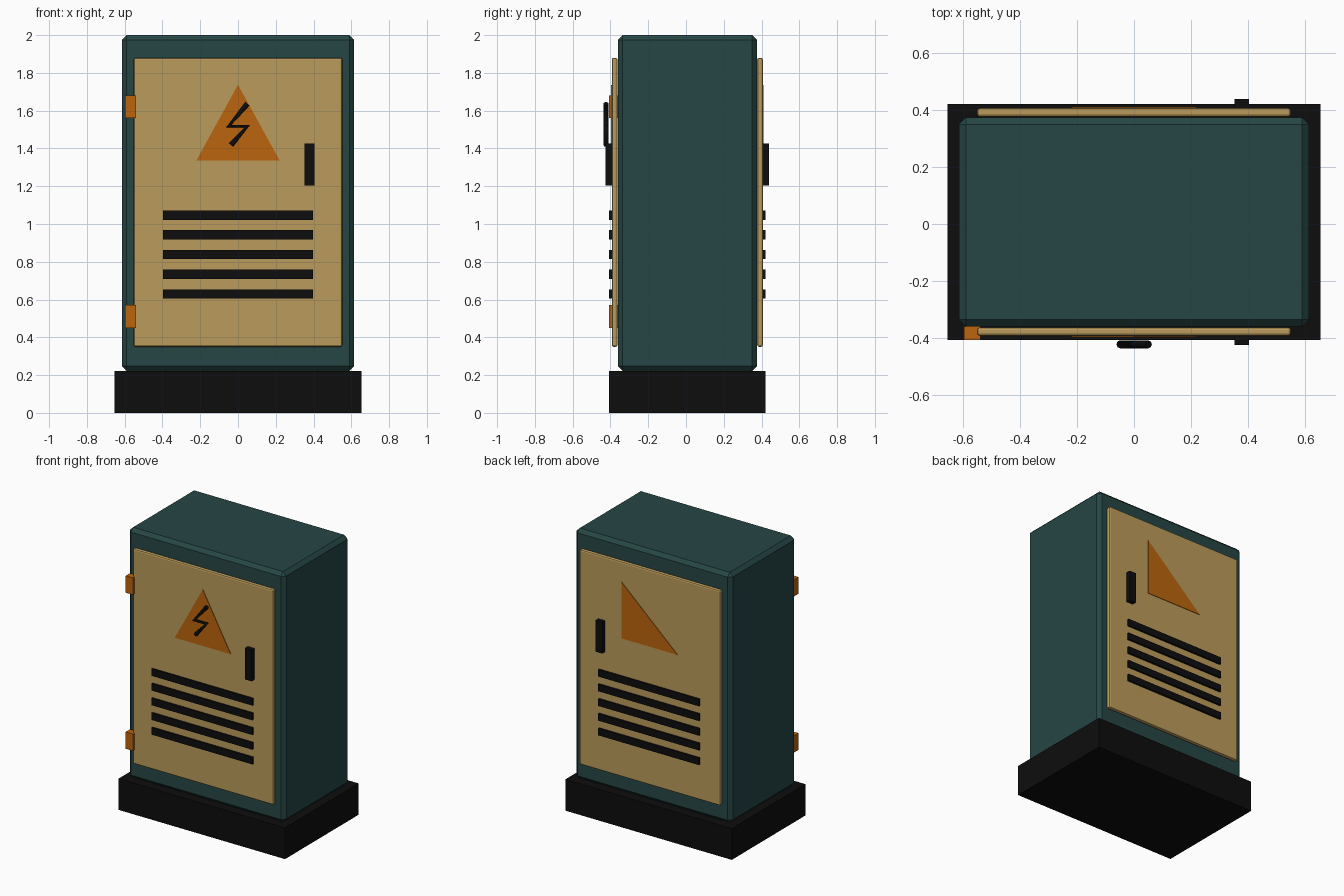
import bpy
import bmesh

cube = bpy.data.objects.get("Cube")
if cube:
    bpy.data.objects.remove(cube, do_unlink=True)

MID = 0.007  # depth of the cabinet's middle plane


def material(name, rgb):
    m = bpy.data.materials.new(name)
    m.use_nodes = True
    colour = (*rgb, 1.0)
    m.diffuse_color = colour
    bsdf = next(n for n in m.node_tree.nodes if n.type == 'BSDF_PRINCIPLED')
    bsdf.inputs["Base Color"].default_value = colour
    return m


teal = material("dark teal", (0.019, 0.061, 0.060))
tan = material("tan", (0.50, 0.33, 0.105))
orange = material("orange", (0.50, 0.13, 0.004))
black = material("black", (0.004, 0.004, 0.004))


def finish(name, bm, mat):
    bmesh.ops.recalc_face_normals(bm, faces=bm.faces)
    mesh = bpy.data.meshes.new(name)
    bm.to_mesh(mesh)
    bm.free()
    mesh.materials.append(mat)
    obj = bpy.data.objects.new(name, mesh)
    bpy.context.collection.objects.link(obj)
    return obj


def box(name, mat, x, y, z, bevel=0.0, segments=1):
    """Box from (min, max) pairs, with optional chamfered edges."""
    bm = bmesh.new()
    bmesh.ops.create_cube(bm, size=1.0)
    for v in bm.verts:
        for i, (a, b) in enumerate((x, y, z)):
            v.co[i] = (a + b) / 2 + v.co[i] * (b - a)
    obj = finish(name, bm, mat)
    if bevel:
        mod = obj.modifiers.new("chamfer", 'BEVEL')
        mod.width = bevel
        mod.segments = segments
    return obj


def plate(name, mat, outline, y0, y1):
    """Thin plate from an x-z outline."""
    bm = bmesh.new()
    face = bm.faces.new([bm.verts.new((x, y0, z)) for x, z in outline])
    ext = bmesh.ops.extrude_face_region(bm, geom=[face])
    for v in ext["geom"]:
        if isinstance(v, bmesh.types.BMVert):
            v.co.y = y1
    return finish(name, bm, mat)


# Plinth and cabinet body
box("plinth", black, (-0.655, 0.655), (MID - 0.414, MID + 0.414), (0, 0.222))
box("cabinet_body", teal, (-0.615, 0.615), (MID - 0.368, MID + 0.368), (0.222, 2.0), 0.025)

# Doors, vents and handles on both faces
for side, s in (("front", -1), ("back", 1)):
    def depth(a, b):
        return tuple(sorted((MID + s * a, MID + s * b)))

    box(side + "_door", tan, (-0.552, 0.552), depth(0.370, 0.400), (0.35, 1.88), 0.010, 2)
    for i in range(5):
        z = 1.047 - i * 0.1045
        box(f"{side}_vent_slat_{i + 1}", black, (-0.397, 0.397),
            depth(0.392, 0.414), (z - 0.0245, z + 0.0245))
    box(side + "_handle", black, (0.353, 0.404), depth(0.392, 0.432), (1.204, 1.427))

    # Warning sign: centred triangle in front, right-angled one behind
    apex = 0.0 if s < 0 else 0.22
    plate(side + "_warning_sign", orange, [(-0.22, 1.337), (0.22, 1.337), (apex, 1.737)],
          MID + s * 0.398, MID + s * 0.404)

# Hinges
for name, z in (("lower", 0.51), ("upper", 1.62)):
    box(name + "_hinge", orange, (-0.598, -0.54), (-0.408, -0.36), (z - 0.06, z + 0.06))

# Lightning bolt: a bent rod in front of the warning sign
curve = bpy.data.curves.new("lightning_bolt", 'CURVE')
curve.dimensions = '3D'
curve.bevel_depth = 0.014
curve.bevel_resolution = 2
curve.use_fill_caps = True
points = [(0.05, 1.637), (-0.049, 1.518), (0.05, 1.518), (-0.037, 1.418)]
spline = curve.splines.new('POLY')
spline.points.add(len(points) - 1)
for p, (x, z) in zip(spline.points, points):
    p.co = (x, -0.423, z, 1)
curve.materials.append(black)
bpy.context.collection.objects.link(bpy.data.objects.new("lightning_bolt", curve))
